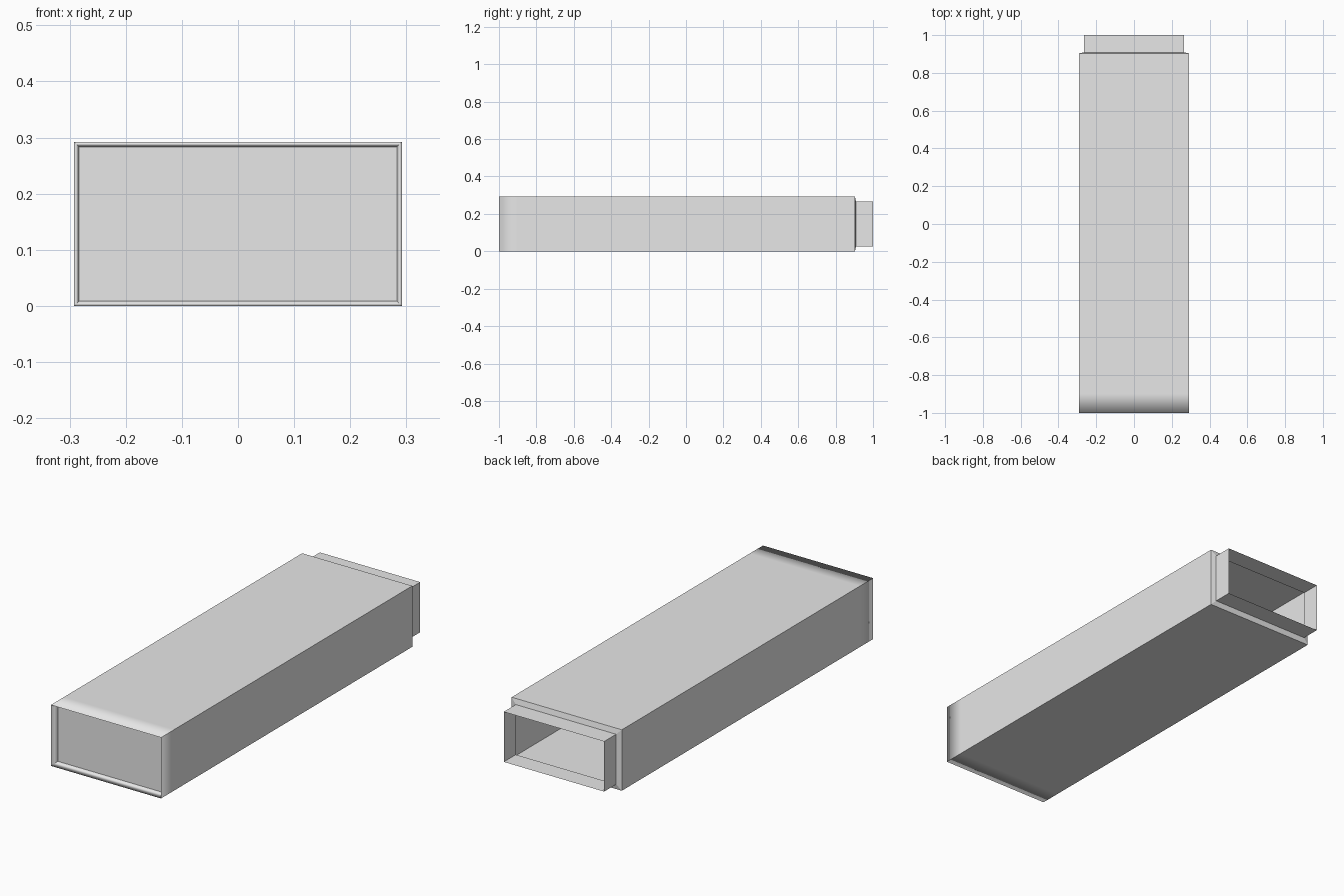
import bpy
import bmesh

cube = bpy.data.objects.get("Cube")
if cube:
    bpy.data.objects.remove(cube, do_unlink=True)

HALF_W, HEIGHT = 0.292, 0.292

grey = bpy.data.materials.new("light grey")
grey.use_nodes = True
colour = (0.8, 0.8, 0.8, 1)
grey.diffuse_color = colour
grey.node_tree.nodes["Principled BSDF"].inputs["Base Color"].default_value = colour

# Sections along the duct: y position, inset from the outer wall
sections = [
    (-0.96, 0.009),   # recessed end panel
    (-1.0, 0.0),      # front rim
    (-0.9, 0.0),      # support loop behind the rim
    (0.903, 0.0),     # back end of the sleeve
    (0.909, 0.026),   # sloped shoulder
    (1.0, 0.026),     # open spigot
]
RIM = 1

bm = bmesh.new()


def ring(y, inset):
    w, low, high = HALF_W - inset, inset, HEIGHT - inset
    corners = [(-w, low), (w, low), (w, high), (-w, high)]
    return [bm.verts.new((x, y, z)) for x, z in corners]


# Loft the sections into one open sheet, closed by the front panel
rings = [ring(y, inset) for y, inset in sections]
bm.faces.new(rings[0])
for a, b in zip(rings, rings[1:]):
    for i in range(4):
        j = (i + 1) % 4
        bm.faces.new((a[j], a[i], b[i], b[j]))
bmesh.ops.recalc_face_normals(bm, faces=bm.faces)

# The panel must look out of the front end
bm.faces.ensure_lookup_table()
if bm.faces[0].normal.y > 0:
    bmesh.ops.reverse_faces(bm, faces=bm.faces)

# Only the rim and the support loop shade softly
soft = set(rings[RIM]), set(rings[RIM + 1])
for face in bm.faces:
    face.smooth = True
for edge in bm.edges:
    edge.smooth = any(set(edge.verts) <= loop for loop in soft)

mesh = bpy.data.meshes.new("duct_sleeve")
bm.to_mesh(mesh)
bm.free()
mesh.materials.append(grey)
duct = bpy.data.objects.new("duct_sleeve", mesh)
bpy.context.collection.objects.link(duct)
